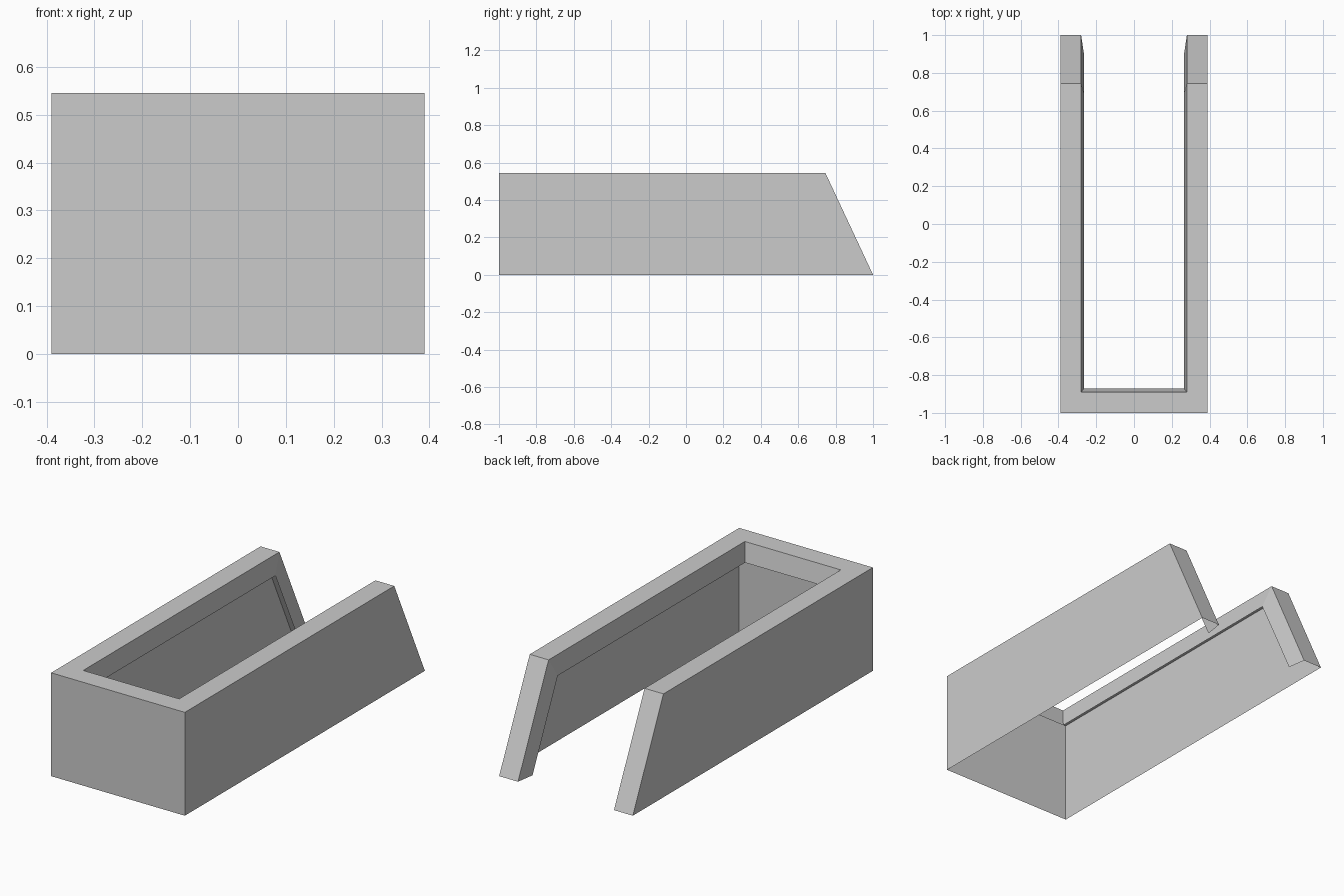
import bpy
import bmesh

cube = bpy.data.objects.get("Cube")
if cube:
    bpy.data.objects.remove(cube, do_unlink=True)

grey = bpy.data.materials.new("light_grey")
grey.use_nodes = True
COLOR = (0.6, 0.6, 0.6, 1)
grey.diffuse_color = COLOR
grey.node_tree.nodes["Principled BSDF"].inputs["Base Color"].default_value = COLOR

HEIGHT = 0.545       # top of the walls
SHOULDER = 0.745     # where the sloped open end meets the top
LIP_Z = 0.445        # lower edge of the inner lip


def mirrored(half):
    """Complete a U-shaped path from its +x half."""
    return half + [(-x, y, z) for x, y, z in reversed(half)]


def strip(name, first, second):
    """Sheet of quads between two matching paths."""
    bm = bmesh.new()
    a = [bm.verts.new(p) for p in first]
    b = [bm.verts.new(p) for p in second]
    for i in range(len(a) - 1):
        bm.faces.new((a[i], a[i + 1], b[i + 1], b[i]))
    mesh = bpy.data.meshes.new(name)
    bm.to_mesh(mesh)
    bm.free()
    mesh.materials.append(grey)
    obj = bpy.data.objects.new(name, mesh)
    bpy.context.collection.objects.link(obj)
    return obj


# Paths run from the open back end, around the closed front
outer = mirrored([(0.39, 1, 0), (0.39, SHOULDER, HEIGHT), (0.39, -1, HEIGHT)])
rim = mirrored([(0.28, 1, 0), (0.28, SHOULDER, HEIGHT), (0.28, -0.89, HEIGHT)])
lip = mirrored([(0.265, 0.9, 0), (0.265, 0.69, LIP_Z), (0.265, -0.87, LIP_Z)])
base = mirrored([(0.39, 1, 0), (0.39, -1, 0)])

# Thin outer walls, open underneath
strip("outer_walls", outer[1:-1], base)
# Flat top border that also covers the sloped ends
strip("top_rim", rim, outer)
# Slightly slanted lip turned down into the opening
strip("inner_lip", lip, rim)
